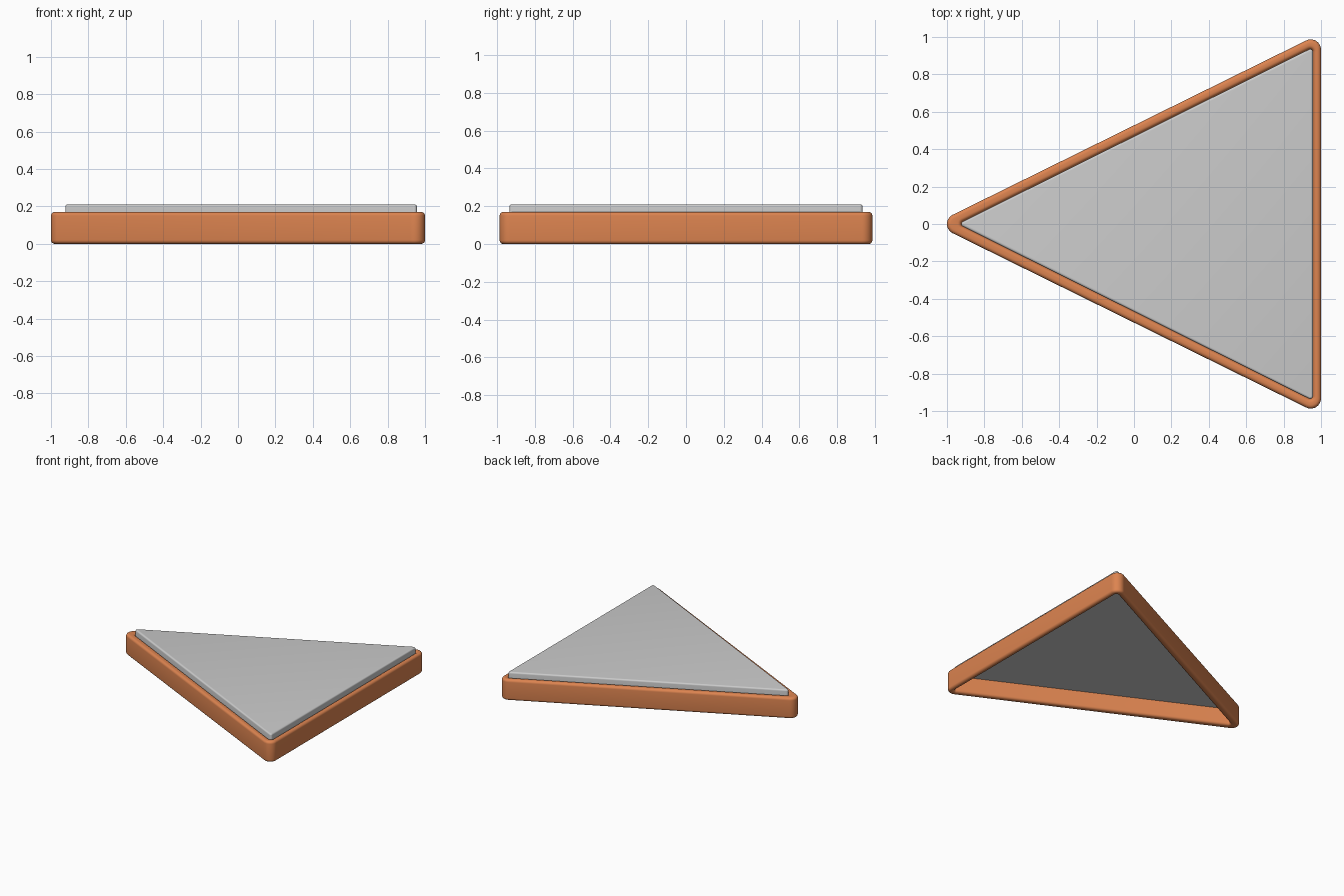
import bpy, bmesh, math

if "Cube" in bpy.data.objects:
    bpy.data.objects.remove(bpy.data.objects["Cube"])

SEG = 10  # segments per rounded corner


def rounded_triangle(core, r):
    """Outline of a triangle (counter-clockwise) grown outwards by radius r."""
    pts = []
    for i, (x, y) in enumerate(core):
        px, py = core[i - 1]
        nx, ny = core[(i + 1) % 3]
        a0 = math.atan2(y - py, x - px) - math.pi / 2
        a1 = math.atan2(ny - y, nx - x) - math.pi / 2
        turn = (a1 - a0) % (2 * math.pi)
        for k in range(SEG + 1):
            a = a0 + turn * k / SEG
            pts.append((x + r * math.cos(a), y + r * math.sin(a)))
    return pts


def loft(name, rings, closed, color=None):
    """Join rings of (core, radius, z); closed makes a hollow frame, else caps."""
    bm = bmesh.new()
    loops = [[bm.verts.new((x, y, z)) for x, y in rounded_triangle(c, r)]
             for c, r, z in rings]
    n = len(loops[0])
    for i in range(len(loops) if closed else len(loops) - 1):
        a, b = loops[i], loops[(i + 1) % len(loops)]
        for j in range(n):
            k = (j + 1) % n
            bm.faces.new((a[j], a[k], b[k], b[j]))
    if not closed:
        bm.faces.new(loops[0][::-1])
        bm.faces.new(loops[-1])
    bmesh.ops.recalc_face_normals(bm, faces=bm.faces)
    me = bpy.data.meshes.new(name)
    bm.to_mesh(me)
    bm.free()
    ob = bpy.data.objects.new(name, me)
    bpy.context.collection.objects.link(ob)
    if color:
        mat = bpy.data.materials.new(name + "_paint")
        mat.diffuse_color = color
        mat.use_nodes = True
        mat.node_tree.nodes["Principled BSDF"].inputs["Base Color"].default_value = mat.diffuse_color
        me.materials.append(mat)
    bpy.ops.object.select_all(action='DESELECT')
    ob.select_set(True)
    bpy.context.view_layer.objects.active = ob
    bpy.ops.object.shade_smooth_by_angle(angle=math.radians(35))
    return ob


outer = [(-0.945, 0), (0.945, -0.932), (0.945, 0.932)]
inner = [(-0.908, 0), (0.942, -0.920), (0.942, 0.920)]

# Frame: thin upright wall with rounded top and bottom rims
H, B = 0.17, 0.02
arc = [math.radians(90 * k / 5) for k in range(6)]
rings = [(outer, 0.055 - B + B * math.sin(a), B - B * math.cos(a)) for a in arc]
rings += [(outer, 0.055 - B + B * math.cos(a), H - B + B * math.sin(a)) for a in arc]
rings += [(inner, 0.015 + B - B * math.sin(a), H - B + B * math.cos(a)) for a in arc]
rings += [(inner, 0.015 + B - B * math.cos(a), B - B * math.sin(a)) for a in arc]
loft("frame", rings, True, (0.72, 0.23, 0.08, 1))

# Panel: plate set into the frame with a softened top edge
b = 0.012
plate = [(inner, 0.015, 0.135)]
plate += [(inner, 0.015 - b + b * math.cos(a), 0.21 - b + b * math.sin(a)) for a in arc]
loft("panel", plate, False)
